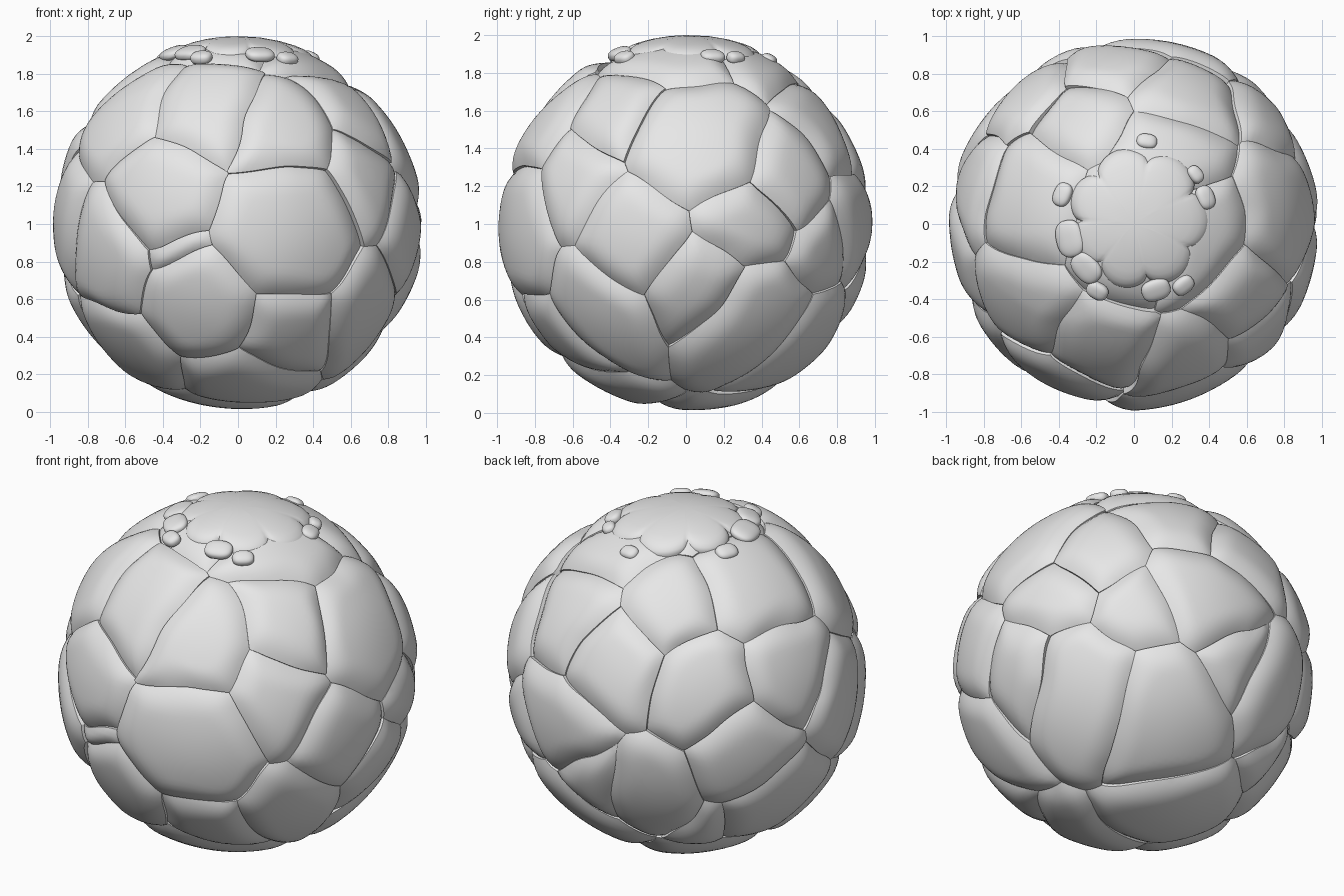
import bpy, bmesh, math, random
from mathutils import Vector, Matrix, noise

if "Cube" in bpy.data.objects:
    bpy.data.objects.remove(bpy.data.objects["Cube"])

random.seed(4)
grey = bpy.data.materials.new("stone grey")
grey.diffuse_color = (0.8, 0.8, 0.8, 1)
grey.use_nodes = True
grey.node_tree.nodes["Principled BSDF"].inputs["Base Color"].default_value = grey.diffuse_color
CENTRE = Vector((0, 0, 1))


def finish(bm, name, angle=40):
    """Turn a bmesh into a smooth shaded stone object."""
    bmesh.ops.recalc_face_normals(bm, faces=bm.faces)
    me = bpy.data.meshes.new(name)
    bm.to_mesh(me)
    bm.free()
    me.materials.append(grey)
    me.shade_smooth()
    me.set_sharp_from_angle(angle=math.radians(angle))
    ob = bpy.data.objects.new(name, me)
    bpy.context.collection.objects.link(ob)
    return ob


def direction(az, el, u, v):
    """Unit vector at offset u, v on the hemisphere facing az, el."""
    a, e = math.radians(az), math.radians(el)
    c = Vector((math.cos(a) * math.cos(e), math.sin(a) * math.cos(e), math.sin(e)))
    r = Vector((-math.sin(a), math.cos(a), 0))
    return (r * u + c.cross(r) * v + c * math.sqrt(max(0, 1 - u * u - v * v))).normalized()


seeds = []


def place_stones(az, el, big, normal, small=()):
    """Add stone centres on one side, skipping any that crowd earlier ones."""
    for spots, bias in ((big, 0.04), (normal, 0.005), (small, -0.045)):
        for u, v in spots:
            p = direction(az, el, u, v)
            if all((p - q).length > 0.29 for q, _ in seeds):
                seeds.append((p, bias))


# front, right, top, back left and back right stones
place_stones(-90, 0, [(.33, -.03)],
             [(-.18, .62), (.27, .5), (-.43, .22), (-.22, -.5), (.3, -.62), (.72, -.48),
              (.72, .25), (-.77, -.2), (-.65, .6), (0, -.88), (-.6, -.72)], [(-.37, -.15)])
place_stones(0, 0, [(.06, .5), (.42, -.55)],
             [(-.38, .63), (.6, .28), (-.28, -.07), (.35, -.03), (.1, -.34), (-.35, -.55)])
place_stones(-90, 90, [(.25, .8)],
             [(-.25, .65), (.2, .45), (-.6, .15), (-.65, -.4), (.4, -.05), (0, 0)])
place_stones(135, 30, [(-.62, .06)],
             [(-.17, .34), (-.06, -.19), (.49, -.13), (.41, .37), (-.42, -.72), (.19, -.58),
              (.8, -.27), (.41, -.8)], [(0, -.91)])
place_stones(45, -30, [(-.28, -.3), (.22, -.21), (.53, .45)],
             [(-.46, .4), (.08, .34), (-.64, .01), (.67, .07), (-.22, -.9), (.25, -.85), (.67, -.55)])

# Shared fine ball that every stone is cut from
ball = bpy.data.meshes.new("ball")
bm = bmesh.new()
bmesh.ops.create_icosphere(bm, subdivisions=6, radius=1)
bm.to_mesh(ball)
bm.free()


def stone(index, s, w):
    """One rounded plate: a piece of the ball bounded by its neighbours."""
    planes = []
    for q, wq in seeds:
        n = q - s
        if 0 < n.length < 1.3:
            planes.append((n.normalized(), (w - wq) / n.length))
    bm = bmesh.new()
    bm.from_mesh(ball)
    for n, off in planes:
        bmesh.ops.bisect_plane(bm, geom=bm.verts[:] + bm.edges[:] + bm.faces[:], dist=1e-5,
                               plane_co=n * off, plane_no=n, clear_outer=True)
    if not bm.faces:
        bm.free()
        return
    top = random.uniform(0.978, 0.99)
    tilt = Vector([random.uniform(-.05, .05) for _ in range(3)])
    tilt -= s * tilt.dot(s)
    k = 0.02
    for v in bm.verts:
        p = v.co.normalized()
        # soft distance to the rim gives rounded corners
        d = -k * math.log(sum(math.exp(-(off - n.dot(p)) / k) for n, off in planes))
        t = min(1, max(0, (d + 0.015) / 0.15))
        r = min(0.994, top + tilt.dot(p)) - 0.045 * (1 - t) ** 2
        v.co = (p + noise.noise_vector(p * 3) * 0.05).normalized() * r + CENTRE
    # short side walls closing the joints
    rim = [e for e in bm.edges if e.is_boundary]
    out = bmesh.ops.extrude_edge_only(bm, edges=rim)["geom"]
    for v in out:
        if isinstance(v, bmesh.types.BMVert):
            v.co = (v.co - CENTRE).normalized() * 0.91 + CENTRE
    finish(bm, f"stone_{index:02d}")


for i, (s, w) in enumerate(seeds):
    stone(i + 1, s, w)
bpy.data.meshes.remove(ball)


def outline(a):
    """Seven round lobes, a little wider toward one side."""
    return 0.31 + 0.07 * abs(math.cos(3.5 * a)) ** 0.6 + 0.03 * math.cos(a - 0.5)


# Lobed cap on top: rings of (outline fraction, ball radius)
RINGS = [(.3, 1), (.55, .999), (.75, .997), (.86, .994), (.93, .987), (.98, .975), (1, .96), (.98, .935)]
SEG = 126
bm = bmesh.new()
tip = bm.verts.new((0, 0, 2))
previous = None
for f, rad in RINGS:
    ring = []
    for j in range(SEG):
        a = math.tau * j / SEG
        r = outline(a) * f
        ring.append(bm.verts.new((r * math.cos(a), r * math.sin(a) + 0.015,
                                  1 + math.sqrt(rad * rad - r * r))))
    for j in range(SEG):
        m = (j + 1) % SEG
        if previous:
            bm.faces.new((previous[j], ring[j], ring[m], previous[m]))
        else:
            bm.faces.new((tip, ring[j], ring[m]))
    previous = ring
finish(bm, "top_cap", 60)

# Pebbles around the cap: x, y, half length; each lies along the cap's rim
PEBBLES = [(.07, .45, .055), (.335, .27, .05), (.39, .145, .065), (-.39, .16, .065), (-.35, -.08, .1),
           (-.26, -.24, .09), (-.2, -.365, .06), (.12, -.36, .078), (.27, -.335, .06)]
for i, (x, y, size) in enumerate(PEBBLES):
    bm = bmesh.new()
    bmesh.ops.create_icosphere(bm, subdivisions=4, radius=1)
    for v in bm.verts:
        # blocky rounded shape
        v.co = Vector([math.copysign(abs(c) ** 0.8, c) for c in v.co])
    n = Vector((x, y, math.sqrt(1 - x * x - y * y)))
    lean = Vector((0, 0, 1)).rotation_difference(n).to_matrix().to_4x4()
    turn = Matrix.Rotation(math.atan2(y, x) + math.pi / 2, 4, 'Z')
    place = (Matrix.Translation(CENTRE + n * 0.975) @ lean @ turn
             @ Matrix.Diagonal((size, size * 0.77, 0.032, 1)))
    bmesh.ops.transform(bm, matrix=place, verts=bm.verts)
    finish(bm, f"pebble_{i + 1}", 60)
